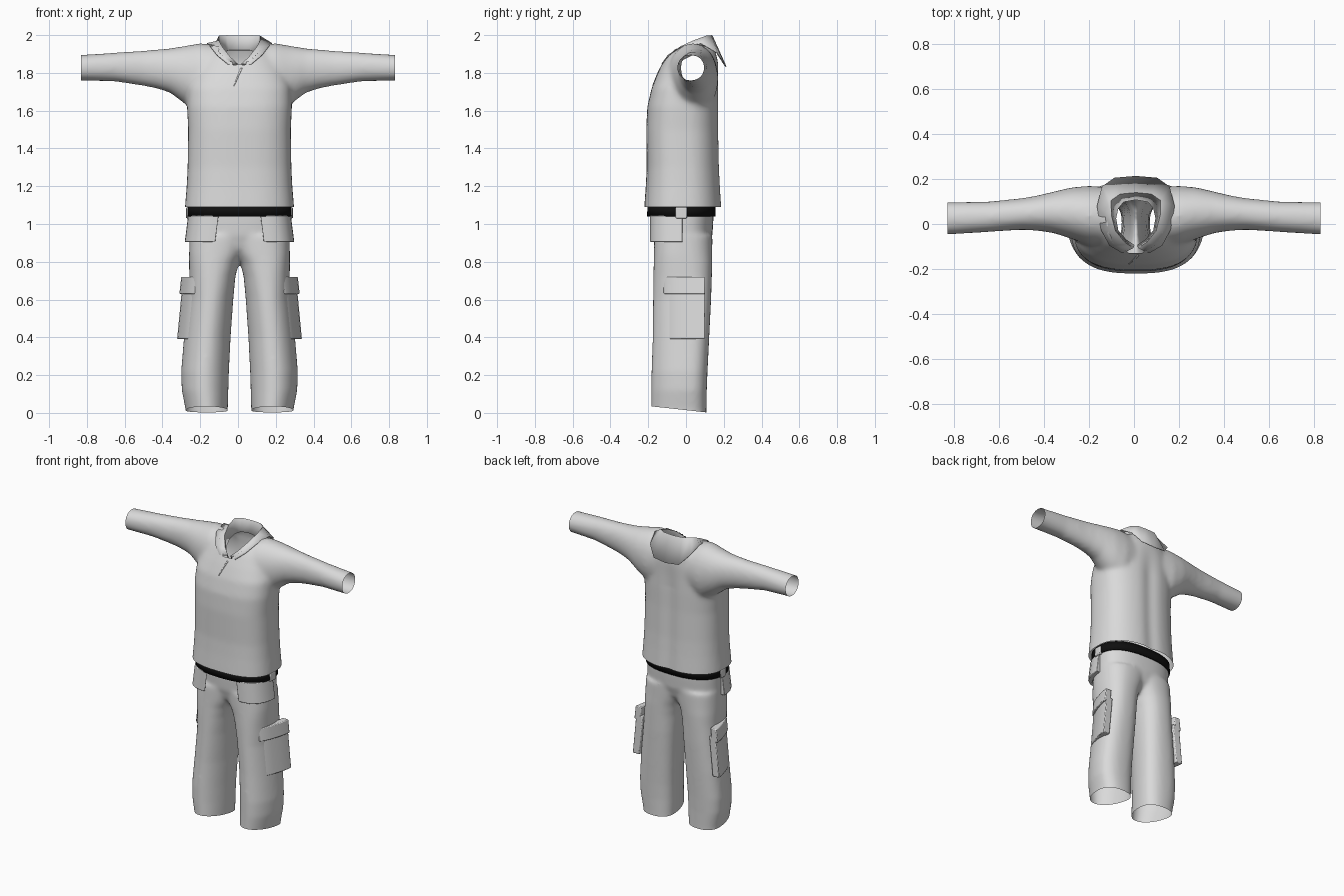
import bpy, bmesh, math
from mathutils import Vector
from mathutils.bvhtree import BVHTree

if "Cube" in bpy.data.objects:
    bpy.data.objects.remove(bpy.data.objects["Cube"])


def material(name, rgb):
    m = bpy.data.materials.new(name)
    m.diffuse_color = (*rgb, 1)
    m.use_nodes = True
    m.node_tree.nodes["Principled BSDF"].inputs["Base Color"].default_value = m.diffuse_color
    return m


CLOTH = material("grey cloth", (0.7, 0.7, 0.7))
BLACK = material("black belt", (0.005, 0.005, 0.005))
MID = 0.008  # the garment sits slightly off centre


def add_object(name, bm, mat, angle=40):
    bmesh.ops.recalc_face_normals(bm, faces=bm.faces)
    me = bpy.data.meshes.new(name)
    bm.to_mesh(me)
    bm.free()
    me.materials.append(mat)
    ob = bpy.data.objects.new(name, me)
    bpy.context.collection.objects.link(ob)
    bpy.context.view_layer.objects.active = ob
    for o in bpy.context.selected_objects:
        o.select_set(False)
    ob.select_set(True)
    bpy.ops.object.shade_smooth_by_angle(angle=math.radians(angle))
    return ob


def loft(bm, stations, axis="z", power=2.4, caps=True, n=48):
    """Stations: (position, u0, u1, v0, v1[, shift of widest point, front power]),
    with u,v = x,y along z, or z,y along x."""
    rings = []
    for pos, u0, u1, v0, v1, *extra in stations:
        shift, front = extra or (0, power)
        vm = (v0 + v1) / 2 + shift
        ring = []
        for i in range(n):
            a = 2 * math.pi * i / n
            c, s = math.cos(a), math.sin(a)
            p, rv = (power, v1 - vm) if s > 0 else (front, vm - v0)
            u = (u0 + u1) / 2 + (u1 - u0) / 2 * math.copysign(abs(c) ** (2 / p), c)
            v = vm + rv * math.copysign(abs(s) ** (2 / p), s)
            ring.append(bm.verts.new((u, v, pos) if axis == "z" else (pos, v, u)))
        rings.append(ring)
    for a, b in zip(rings, rings[1:]):
        for i in range(n):
            j = (i + 1) % n
            bm.faces.new((a[i], a[j], b[j], b[i]))
    if caps:
        bm.faces.new(rings[0])
        bm.faces.new(rings[-1])


def fuse_and_cut(bm, cuts, voxel=0.012):
    """Merge overlapping solids into one soft skin, then cut its openings."""
    ob = add_object("temp_solid", bm, CLOTH)
    rm = ob.modifiers.new("fuse", "REMESH")
    rm.mode = "VOXEL"
    rm.voxel_size = voxel
    sm = ob.modifiers.new("soften", "SMOOTH")
    sm.factor = 0.5
    sm.iterations = 16
    out = bmesh.new()
    out.from_object(ob, bpy.context.evaluated_depsgraph_get())
    old = ob.data
    bpy.data.objects.remove(ob)
    bpy.data.meshes.remove(old)
    for co, no, inside in cuts:
        faces = [f for f in out.faces if inside(f.calc_center_median())]
        geom = set(faces)
        for f in faces:
            geom.update(f.verts)
            geom.update(f.edges)
        bmesh.ops.bisect_plane(out, geom=list(geom), plane_co=co, plane_no=no, clear_outer=True)
    return out


def everywhere(p):
    return True


def in_neck(p):
    return p.z > 1.8 and ((p.x - MID) / .118) ** 2 + ((p.y - .015) / .14) ** 2 < 1


# Shirt: torso and sleeves
bm = bmesh.new()
torso = [(1.00, .292, -.224, .195), (1.09, .289, -.221, .191), (1.20, .280, -.213, .184),
         (1.30, .275, -.208, .179), (1.50, .272, -.211, .175), (1.62, .278, -.205, .175),
         (1.72, .274, -.182, .173), (1.80, .252, -.150, .173), (1.87, .212, -.116, .168),
         (1.93, .140, -.085, .150), (1.96, .100, -.070, .125), (2.06, .095, -.070, .125)]
loft(bm, [(z, MID - r, MID + r, a, b, 0, 2.7 if z < 1.75 else 2.4) for z, r, a, b in torso])
sleeve = [(0, 1.62, 1.88, -.10, .15), (.13, 1.60, 1.950, -.10, .165), (.20, 1.58, 1.957, -.095, .17),
          (.28, 1.635, 1.943, -.066, .163), (.36, 1.695, 1.930, -.040, .144), (.43, 1.717, 1.924, -.030, .127),
          (.50, 1.731, 1.918, -.026, .115), (.65, 1.754, 1.908, -.036, .100), (.83, 1.759, 1.895, -.048, .097),
          (.89, 1.759, 1.895, -.048, .097)]
loft(bm, [(-x, *r) for x, *r in sleeve[:0:-1]] + sleeve, axis="x", power=2.1)
shirt = fuse_and_cut(bm, [
    ((0, 0, 1.09), (0, 0, -1), everywhere),
    ((.83, 0, 0), (1, 0, 0), everywhere),
    ((-.83, 0, 0), (-1, 0, 0), everywhere),
    ((0, -.09, 1.85), (0, -.45, 1), in_neck)])
for v in shirt.verts:  # shallow valley down the back
    if v.co.y > .08 and v.co.z < 1.85:
        v.co.y -= .012 * math.exp(-((v.co.x - MID) / .05) ** 2) * min(1, (1.85 - v.co.z) / .2)
skin = BVHTree.FromBMesh(shirt)
add_object("shirt", shirt, CLOTH, 60)

# Shirt placket: narrow seam lying on the chest below the collar
bm = bmesh.new()
rows = []
for i in range(9):
    t = i / 8
    z, x, w = 1.825 - .095 * t, .018 - .04 * t, .005 - .003 * t
    row = []
    for dx in (-w, w):
        hit = skin.ray_cast(Vector((x + dx, -1, z)), Vector((0, 1, 0)))[0]
        row.append(bm.verts.new((x + dx, (hit.y if hit else -.13) - .002, z)))
    rows.append(row)
for a, b in zip(rows, rows[1:]):
    bm.faces.new((a[0], a[1], b[1], b[0]))
ob = add_object("placket", bm, CLOTH)
ob.modifiers.new("thickness", "SOLIDIFY").thickness = .003

# Collar: half profile (base, fold, flap edge) from the back to the front, mirrored
half = [((0, .110, 1.92), (0, .140, 1.996), (0, .212, 1.833)),
        ((.055, .100, 1.92), (.07, .133, 1.997), (.095, .204, 1.842)),
        ((.08, .070, 1.91), (.110, .105, 1.994), (.150, .165, 1.905)),
        ((.09, .025, 1.89), (.110, .04, 1.970), (.172, .080, 1.955)),
        ((.08, -.03, 1.86), (.092, -.03, 1.935), (.155, -.025, 1.940)),
        ((.045, -.07, 1.83), (.05, -.082, 1.882), (.118, -.095, 1.893)),
        ((.008, -.095, 1.81), (.012, -.108, 1.848), (.060, -.129, 1.845))]
cols = [[(-x, y, z) for x, y, z in c] for c in half[:0:-1]] + half
bm = bmesh.new()
grid = [[bm.verts.new((x + MID, y, z)) for x, y, z in c] for c in cols]
for a, b in zip(grid, grid[1:]):
    for k in range(2):
        bm.faces.new((a[k], b[k], b[k + 1], a[k + 1]))
ob = add_object("collar", bm, CLOTH, 70)
so = ob.modifiers.new("thickness", "SOLIDIFY")
so.thickness = .005
so.offset = 0

# Trousers: hips and two legs, the legs widest towards the back
bm = bmesh.new()
hips = [(.81, .20, -.09, .07), (.87, .245, -.145, .118), (.94, .262, -.165, .140),
        (1.02, .264, -.169, .145), (1.16, .264, -.169, .148)]
loft(bm, [(z, MID - r, MID + r, a, b) for z, r, a, b in hips])
leg = [(-.06, .062, .282, -.184, .108), (.02, .062, .286, -.184, .108), (.12, .059, .306, -.184, .110),
       (.22, .056, .309, -.183, .114), (.40, .047, .294, -.177, .123), (.60, .033, .272, -.175, .133),
       (.72, .022, .266, -.173, .137), (.79, .006, .267, -.171, .139), (.84, -.02, .267, -.170, .139),
       (.94, -.06, .264, -.168, .140)]
for side in (-1, 1):
    rings = []
    for z, a, b, c, d in leg:
        k = min(1, max(0, (.85 - z) / .3))
        rings.append((z, *sorted((MID + side * a, MID + side * b)), c, d, .05 * k, 2.4 - .45 * k))
    loft(bm, rings)
trousers = fuse_and_cut(bm, [((0, .105, .003), (0, -.11, -1), everywhere),
                             ((0, 0, 1.11), (0, 0, 1), everywhere)], .01)
add_object("trousers", trousers, CLOTH, 60)

# Belt: black band showing under the shirt hem
bm = bmesh.new()
loft(bm, [(1.04, MID - .276, MID + .276, -.206, .157), (1.10, MID - .274, MID + .274, -.204, .157)], caps=False)
ob = add_object("belt", bm, BLACK)
so = ob.modifiers.new("thickness", "SOLIDIFY")
so.thickness = .012
so.offset = -1


# Pockets: closed panels wrapped around the side, narrowing with height
def panel(name, outline, z0, z1, flare, depth, side):
    """Outline is the outer edge seen from above, front to back; depth runs towards the leg."""
    bm = bmesh.new()
    rows = []
    for z, shift in ((z0, 0), (z1, flare)):
        loop = list(outline) + [(x - depth, y + dy) for (x, y), dy in
                                zip(reversed(outline), [0] * len(outline))]
        rows.append([bm.verts.new((MID + side * (x - shift), y, z)) for x, y in loop])
    n = len(rows[0])
    for i in range(n):
        j = (i + 1) % n
        bm.faces.new((rows[0][i], rows[0][j], rows[1][j], rows[1][i]))
    bm.faces.new(rows[0])
    bm.faces.new(rows[1])
    ob = add_object(name, bm, CLOTH)
    bv = ob.modifiers.new("soft_edge", "BEVEL")
    bv.width = .005
    bv.segments = 2
    bv.limit_method = "ANGLE"
    bv.angle_limit = math.radians(50)


hip_outline = [(.162, -.190), (.212, -.180), (.252, -.150), (.276, -.105), (.288, -.06), (.290, -.018)]
tab_outline = [(.278, -.055), (.283, -.03), (.283, .005)]
cargo_outline = [(.255, -.108), (.275, -.085), (.296, -.04), (.314, .015), (.326, .06), (.331, .10)]
flap_outline = [(x - .012, y * 1.05 - .005) for x, y in cargo_outline]
for side, label in ((-1, "left"), (1, "right")):
    panel(label + "_hip_pocket", hip_outline, .905, 1.045, .018, .035, side)
    panel(label + "_hip_pocket_tab", tab_outline, 1.03, 1.088, 0, .02, side)
    panel(label + "_cargo_pocket", cargo_outline, .39, .66, .026, .05, side)
    panel(label + "_cargo_flap", flap_outline, .63, .72, .010, .045, side)
